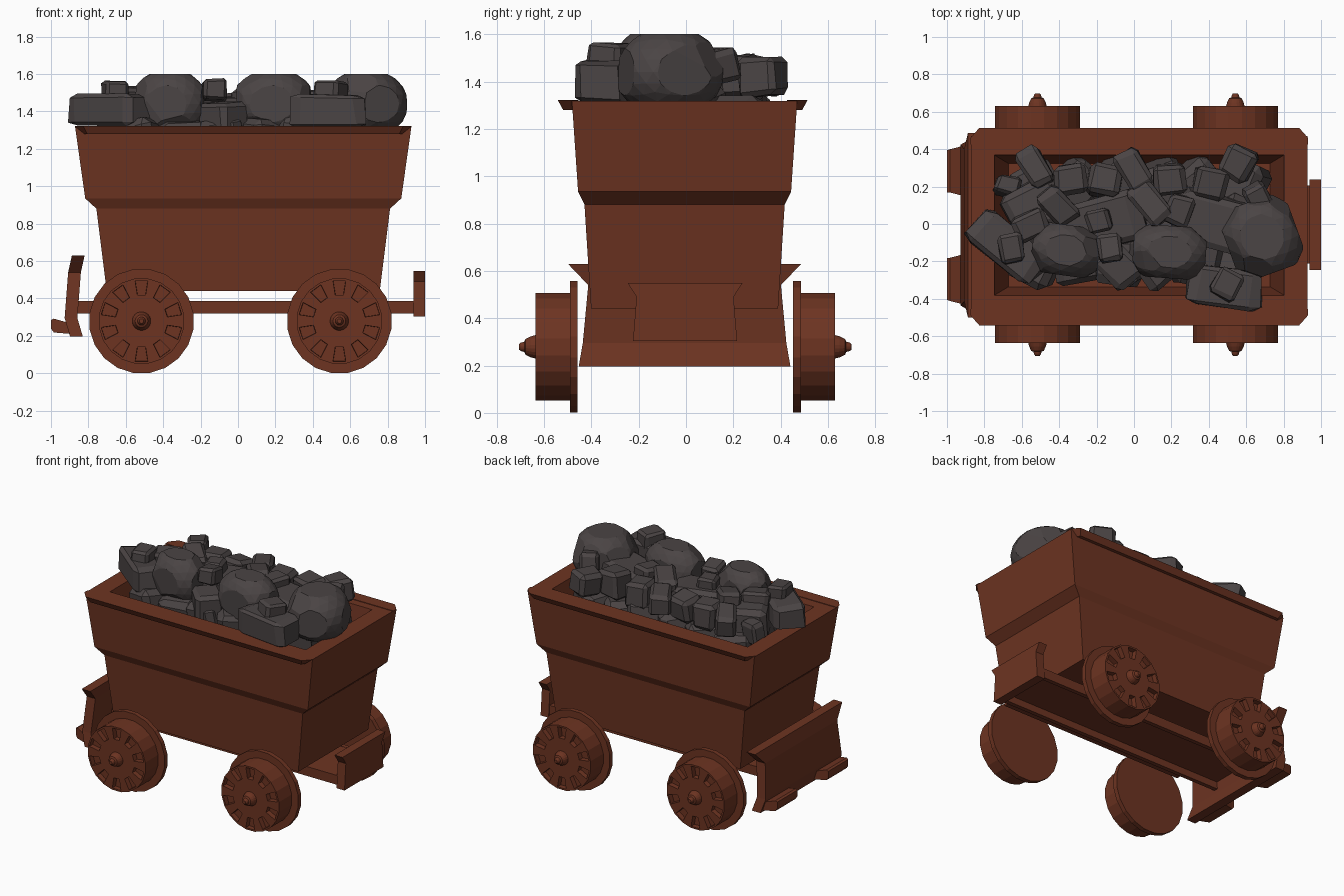
import bpy, bmesh, math, random
from mathutils import Matrix, Vector

if "Cube" in bpy.data.objects:
    bpy.data.objects.remove(bpy.data.objects["Cube"])

random.seed(7)


def material(name, rgb):
    m = bpy.data.materials.new(name)
    m.diffuse_color = (*rgb, 1)
    m.use_nodes = True
    m.node_tree.nodes["Principled BSDF"].inputs["Base Color"].default_value = m.diffuse_color
    return m


RUST = material("rust_brown", (0.153, 0.034, 0.0155))
COAL = material("coal_grey", (0.069, 0.058, 0.058))


def finish(bm, name, mat):
    bmesh.ops.recalc_face_normals(bm, faces=bm.faces)
    me = bpy.data.meshes.new(name)
    bm.to_mesh(me)
    bm.free()
    me.materials.append(mat)
    ob = bpy.data.objects.new(name, me)
    bpy.context.collection.objects.link(ob)
    return ob


def loft(rings):
    """Skin equal-length point rings and cap both ends."""
    bm = bmesh.new()
    vs = [[bm.verts.new(p) for p in r] for r in rings]
    n = len(rings[0])
    for a, b in zip(vs, vs[1:]):
        for i in range(n):
            j = (i + 1) % n
            bm.faces.new((a[i], a[j], b[j], b[i]))
    bm.faces.new(vs[0])
    bm.faces.new(vs[-1])
    bmesh.ops.recalc_face_normals(bm, faces=bm.faces)
    return bm


def rect(x0, x1, y0, y1, z):
    return [(x0, y0, z), (x1, y0, z), (x1, y1, z), (x0, y1, z)]


def box(name, x0, x1, y0, y1, z0, z1):
    finish(loft([rect(x0, x1, y0, y1, z) for z in (z0, z1)]), name, RUST)


# Hopper: stepped outer walls, flat rim, sloping inner walls and floor
CX, CY = 0.028, -0.006
hopper = [(0.44, 0.73, 0.395), (0.88, 0.785, 0.423), (0.935, 0.845, 0.45),
          (1.318, 0.899, 0.476), (1.318, 0.775, 0.375), (1.0, 0.70, 0.33)]
finish(loft([rect(CX - hx, CX + hx, CY - hy, CY + hy, z) for z, hx, hy in hopper]),
       "hopper", RUST)

# Chamfered lips along both long sides of the rim
LY = -0.014
for side, s in (("front", -1), ("back", 1)):
    def lip(h_in, h_out, y_out, z):
        half = [(h_in, 0.44), (h_in, 0.475), (h_out, y_out)]
        return ([(CX + h, LY + s * y, z) for h, y in half]
                + [(CX - h, LY + s * y, z) for h, y in reversed(half)])
    finish(loft([lip(0.85, 0.835, 0.505, 1.28), lip(0.902, 0.855, 0.528, 1.322)]),
           side + "_rim_lip", RUST)

# Chassis: thin plate with a rail down each side
box("chassis_plate", -0.87, 0.94, -0.2, 0.19, 0.37, 0.385)
for side, y0 in (("front", -0.21), ("back", 0.175)):
    box(side + "_chassis_rail", -0.87, 0.94, y0, y0 + 0.03, 0.32, 0.387)

# Small flared bumper on the right end
finish(loft([rect(0.937, 1.0, -hy - 0.004, hy - 0.004, z)
             for z, hy in ((0.303, 0.22), (0.49, 0.205), (0.548, 0.242))]),
       "right_bumper", RUST)

# Large bent end plate with two feet on the left end
finish(loft([rect(x, x + 0.068, -hy - 0.006, hy - 0.006, z) for z, x, hy in
             ((0.197, -0.898, 0.447), (0.295, -0.927, 0.43),
              (0.54, -0.908, 0.407), (0.63, -0.888, 0.493))]),
       "left_end_plate", RUST)
for side, s in (("front", -1), ("back", 1)):
    def foot(x, z0, z1, a, b):
        return [(x, s * a - 0.006, z0), (x, s * b - 0.006, z0),
                (x, s * b - 0.006, z1), (x, s * a - 0.006, z1)]
    finish(loft([foot(-0.89, 0.21, 0.265, 0.15, 0.43), foot(-0.985, 0.218, 0.292, 0.175, 0.405),
                 foot(-1.0, 0.24, 0.285, 0.175, 0.4)]), side + "_plate_foot", RUST)

# Flanged wheels with ten slots and a tapered hub
SEG = 20
profile = [(0.281, 0.455), (0.281, 0.488), (0.23, 0.488), (0.23, 0.633), (0.218, 0.633),
           (0.14, 0.633), (0.05, 0.633), (0.045, 0.652), (0.034, 0.675), (0.022, 0.68),
           (0.018, 0.695), (0.012, 0.702)]
for side, s in (("front", -1), ("back", 1)):
    for end, wx in (("left", -0.516), ("right", 0.542)):
        rings = [[(wx + r * math.cos(2 * math.pi * (i + 0.5) / SEG), s * y - 0.003,
                   0.279 + r * math.sin(2 * math.pi * (i + 0.5) / SEG)) for i in range(SEG)]
                 for r, y in profile]
        bm = loft(rings)
        slots = []
        for f in bm.faces:
            c = f.calc_center_median() - Vector((wx, 0, 0.279))
            if abs(f.normal.y) > 0.9 and 0.145 < math.hypot(c.x, c.z) < 0.2:
                if round(math.atan2(c.z, c.x) * SEG / (2 * math.pi)) % 2:
                    slots.append(f)
        bmesh.ops.inset_individual(bm, faces=slots, thickness=0.002, depth=-0.035)
        finish(bm, f"{side}_{end}_wheel", RUST)


def lump(name, x, y, z, sx, sy, sz, yaw=0, tilt=0, rnd=0.14):
    """A chipped block of coal centred on x, y, z."""
    bm = bmesh.new()
    bmesh.ops.create_cube(bm, size=1)
    for v in bm.verts:
        v.co += Vector([random.uniform(-0.06, 0.06) for _ in range(3)])
    bmesh.ops.bevel(bm, geom=bm.edges[:], offset=rnd, segments=1, affect='EDGES', profile=0.5)
    for v in bm.verts:
        v.co += Vector([random.uniform(-0.025, 0.025) for _ in range(3)])
    place(bm, name, x, y, z, sx, sy, sz, yaw, tilt)


def place(bm, name, x, y, z, sx, sy, sz, yaw, tilt):
    m = (Matrix.Translation((x, y, z)) @ Matrix.Rotation(math.radians(yaw), 4, 'Z')
         @ Matrix.Rotation(math.radians(tilt), 4, 'X') @ Matrix.Diagonal((sx, sy, sz, 1)))
    bmesh.ops.transform(bm, matrix=m, verts=bm.verts)
    finish(bm, name, COAL)


def boulder(name, x, y, z, sx, sy, sz, yaw):
    """A rounded lump: a sphere chipped flat by random planes."""
    bm = bmesh.new()
    bmesh.ops.create_icosphere(bm, subdivisions=3, radius=0.59)
    cuts = [Vector(a) for a in ((1, 0, 0), (-1, 0, 0), (0, 1, 0), (0, -1, 0), (0, 0, 1), (0, 0, -1))]
    cuts += [Vector([random.gauss(0, 1) for _ in range(3)]).normalized() for _ in range(9)]
    for i, n in enumerate(cuts):
        d = 0.5 if i < 6 else random.uniform(0.52, 0.56)
        cut = bmesh.ops.bisect_plane(bm, geom=bm.verts[:] + bm.edges[:] + bm.faces[:],
                                     plane_co=n * d, plane_no=n, clear_outer=True)
        rim = [e for e in cut["geom_cut"] if isinstance(e, bmesh.types.BMEdge)]
        bmesh.ops.holes_fill(bm, edges=rim, sides=0)
    place(bm, name, x, y, z, sx, sy, sz, yaw, 0)


# Big rounded boulders on top of the heap
for i, (x, y, sx, sy, yaw) in enumerate(((-0.365, -0.14, 0.36, 0.27, -8), (0.19, -0.15, 0.39, 0.28, -4),
                                         (0.685, -0.07, 0.38, 0.40, 20))):
    boulder(f"coal_boulder_{i}", x, y, 1.44, sx, sy, 0.32, yaw)

# Flat slabs
for i, (x, y, z, sx, sy, sz, yaw) in enumerate((
        (0.49, -0.34, 1.40, 0.41, 0.21, 0.19, -5), (-0.67, -0.13, 1.40, 0.45, 0.22, 0.17, -40),
        (-0.08, -0.23, 1.36, 0.20, 0.22, 0.18, 45), (-0.18, 0.0, 1.38, 0.5, 0.26, 0.2, 15),
        (0.42, 0.02, 1.38, 0.42, 0.28, 0.2, -15), (-0.52, 0.1, 1.36, 0.32, 0.26, 0.22, 30))):
    lump(f"coal_slab_{i}", x, y, z, sx, sy, sz, yaw, 0, 0.12)

# Small blocks, perched and along the back
for i, (x, y, z, sx, sy, sz, yaw) in enumerate((
        (-0.655, -0.13, 1.51, 0.13, 0.15, 0.11, 10), (-0.13, -0.13, 1.51, 0.13, 0.15, 0.11, 5),
        (0.50, -0.32, 1.51, 0.14, 0.15, 0.11, -28), (-0.53, 0.30, 1.43, 0.13, 0.22, 0.14, 30),
        (0.0, 0.29, 1.43, 0.14, 0.22, 0.14, 32), (0.56, 0.33, 1.42, 0.17, 0.17, 0.17, -30),
        (-0.34, 0.24, 1.40, 0.17, 0.16, 0.18, 8), (-0.16, 0.23, 1.40, 0.18, 0.17, 0.18, -10),
        (0.19, 0.24, 1.40, 0.18, 0.15, 0.18, 5), (0.41, 0.22, 1.42, 0.18, 0.16, 0.18, -12),
        (0.66, 0.14, 1.46, 0.13, 0.15, 0.14, 30), (-0.19, 0.02, 1.48, 0.13, 0.12, 0.12, 15),
        (-0.41, 0.1, 1.46, 0.14, 0.22, 0.14, 42), (0.09, 0.11, 1.46, 0.14, 0.24, 0.14, 40),
        (0.24, 0.07, 1.46, 0.15, 0.16, 0.14, -20), (-0.68, 0.2, 1.34, 0.13, 0.10, 0.16, -15),
        (-0.55, 0.0, 1.47, 0.18, 0.14, 0.12, 25))):
    lump(f"coal_block_{i}", x, y, z, sx, sy, sz, yaw, random.uniform(-10, 10))

# Bed of coal filling the hopper below the rim
for i in range(6):
    for j in range(3):
        lump(f"coal_bed_{i}_{j}", -0.52 + i * 0.215 + random.uniform(-0.02, 0.02),
             -0.19 + j * 0.2, random.uniform(1.18, 1.24), 0.26, 0.24, 0.26,
             random.uniform(0, 90), random.uniform(-15, 15))
